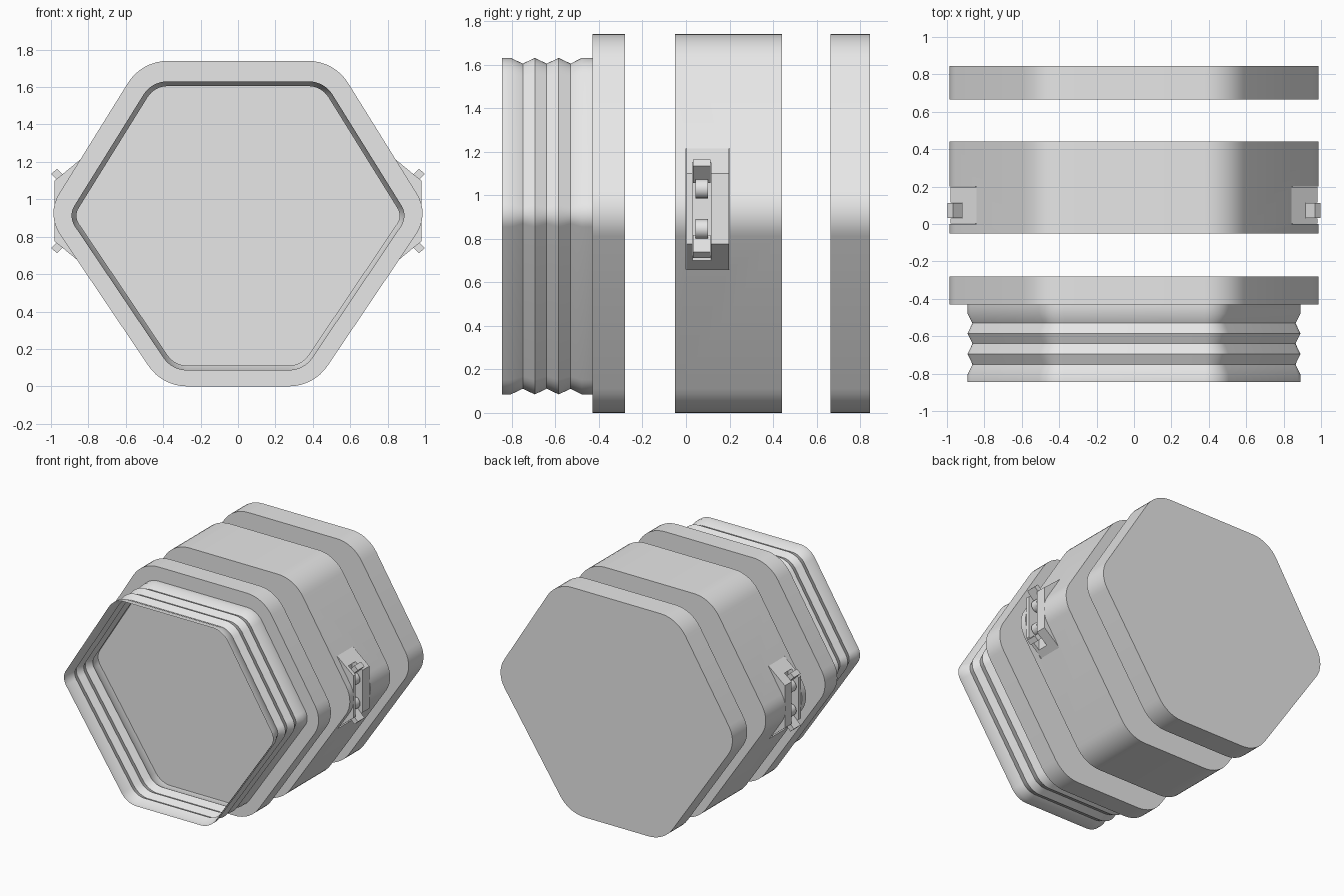
import bpy, bmesh, math
from mathutils import Vector

if "Cube" in bpy.data.objects:
    bpy.data.objects.remove(bpy.data.objects["Cube"])

GREY = bpy.data.materials.new("light_grey")
GREY.diffuse_color = (0.8, 0.8, 0.8, 1)
GREY.use_nodes = True
GREY.node_tree.nodes["Principled BSDF"].inputs["Base Color"].default_value = GREY.diffuse_color

# Corner x, z and rounding radius of the six-sided outline
HEX = [(0.405, 0, 0.25), (1.025, 0.92, 0.2), (0.515, 1.74, 0.25),
       (-0.515, 1.74, 0.25), (-1.025, 0.92, 0.2), (-0.405, 0, 0.25)]


def outline(inset=0.0, dz=0.0, steps=8):
    """Rounded hexagon as (x, z) points, offset inwards."""
    pts = []
    for i, (x, z, r) in enumerate(HEX):
        v = Vector((x, z))
        a = (v - Vector(HEX[i - 1][:2])).normalized()
        b = (Vector(HEX[(i + 1) % 6][:2]) - v).normalized()
        na, nb = Vector((a.y, -a.x)), Vector((b.y, -b.x))
        c = v - (na + nb) * (r / (1 + na.dot(nb)))
        for k in range(steps + 1):
            p = c + na.slerp(nb, k / steps) * (r - inset)
            pts.append((p.x, p.y + dz))
    return pts


def finish(bm, name, smooth=True):
    bmesh.ops.recalc_face_normals(bm, faces=bm.faces)
    me = bpy.data.meshes.new(name)
    bm.to_mesh(me)
    bm.free()
    me.materials.append(GREY)
    ob = bpy.data.objects.new(name, me)
    bpy.context.collection.objects.link(ob)
    if smooth:
        soften(ob)
    return ob


def soften(ob):
    bpy.ops.object.select_all(action='DESELECT')
    ob.select_set(True)
    bpy.context.view_layer.objects.active = ob
    bpy.ops.object.shade_smooth_by_angle(angle=math.radians(35))


def loft(name, rings, caps=True, smooth=True):
    """Skin a list of (y, [(x, z), ...]) rings."""
    bm = bmesh.new()
    loops = [[bm.verts.new((x, y, z)) for x, z in pts] for y, pts in rings]
    for a, b in zip(loops, loops[1:]):
        for i in range(len(a)):
            j = (i + 1) % len(a)
            bm.faces.new((a[i], a[j], b[j], b[i]))
    if caps:
        bm.faces.new(loops[0])
        bm.faces.new(loops[-1])
    return finish(bm, name, smooth)


def prism(name, pts, y0, y1, smooth=False):
    return loft(name, [(y0, pts), (y1, pts)], True, smooth)


def cut(ob, cutter):
    m = ob.modifiers.new("cut", 'BOOLEAN')
    m.operation, m.solver, m.object = 'DIFFERENCE', 'EXACT', cutter
    bpy.context.view_layer.objects.active = ob
    bpy.ops.object.modifier_apply(modifier=m.name)
    bpy.data.objects.remove(cutter)


def rect(s, x0, x1, z0, z1):
    return [(s * x0, z0), (s * x1, z0), (s * x1, z1), (s * x0, z1)]


# Three separate slabs
prism("front_collar", outline(), -0.43, -0.28, True)
body = prism("middle_body", outline(), -0.05, 0.44)
prism("back_cap", outline(), 0.665, 0.845, True)

# Thin ridged rim around the open front
ridges = [(-0.845, 0), (-0.805, 0), (-0.75, 1), (-0.695, 0), (-0.64, 1),
          (-0.585, 0), (-0.53, 1), (-0.48, 0), (-0.43, 0)]
loft("ridged_rim", [(y, outline(0.097 + 0.026 * d, -0.012)) for y, d in ridges], caps=False)

# Latches on both sides
for s, side in ((1, "right"), (-1, "left")):
    cut(body, prism("notch", rect(s, 0.8, 1.1, 0.66, 1.215), 0.0, 0.2))
    block = prism(side + "_latch_block",
                  [(s * x, z) for x, z in ((0.8, 0.66), (0.84, 0.66), (0.98, 0.775),
                                           (0.98, 1.10), (0.84, 1.215), (0.8, 1.215))],
                  0.003, 0.197)
    cut(block, prism("slot", rect(s, 0.89, 1.1, 0.70, 1.15), 0.03, 0.115))
    for up, end in ((1, "upper"), (-1, "lower")):
        mid = 0.9375
        # Round pin
        pin = [(s * 0.925 + 0.045 * math.cos(t * math.pi / 8),
                mid + up * 0.0925 + 0.045 * math.sin(t * math.pi / 8)) for t in range(16)]
        prism(f"{side}_{end}_pin", pin, 0.043, 0.1, True)
        # Slanted lever arm poking out of the slot
        arm = ((0.968, 0.226), (0.998, 0.198), (0.92, 0.12), (0.89, 0.148))
        prism(f"{side}_{end}_lever", [(s * x, mid + up * h) for x, h in arm], 0.032, 0.113)
soften(body)
